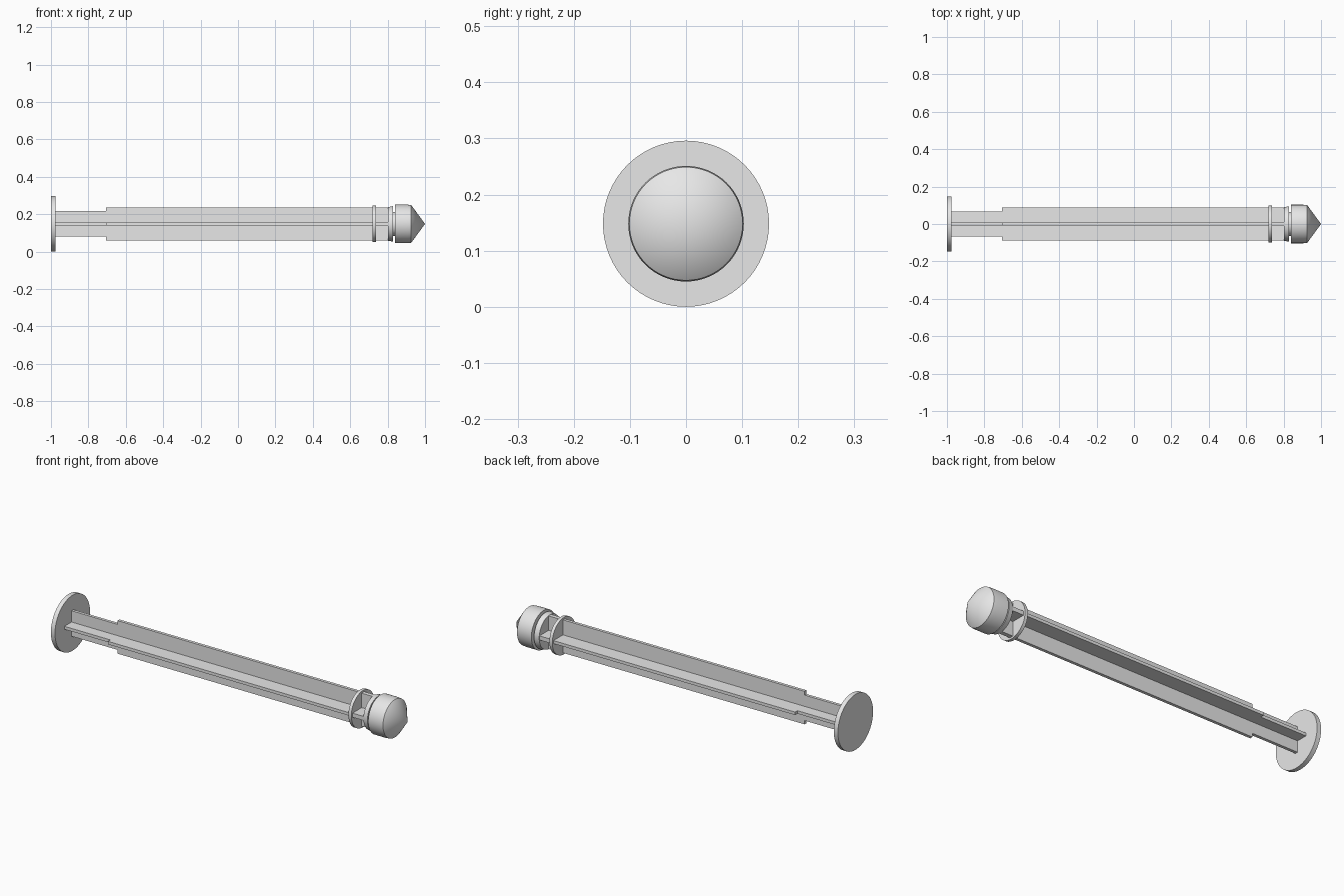
import bpy, bmesh, math
from mathutils import Matrix

if "Cube" in bpy.data.objects:
    bpy.data.objects.remove(bpy.data.objects["Cube"])

ZC = 0.148   # height of the plunger axis
SEG = 64

grey = bpy.data.materials.new("light_grey")
grey.diffuse_color = (0.8, 0.8, 0.8, 1)
grey.use_nodes = True
grey.node_tree.nodes["Principled BSDF"].inputs["Base Color"].default_value = grey.diffuse_color


def finish(name, bm, smooth=False):
    bmesh.ops.recalc_face_normals(bm, faces=bm.faces[:])
    me = bpy.data.meshes.new(name)
    bm.to_mesh(me)
    bm.free()
    me.materials.append(grey)
    ob = bpy.data.objects.new(name, me)
    ob.location.z = ZC
    bpy.context.collection.objects.link(ob)
    if smooth:
        bpy.ops.object.select_all(action='DESELECT')
        ob.select_set(True)
        bpy.context.view_layer.objects.active = ob
        bpy.ops.object.shade_smooth_by_angle(angle=math.radians(30))
    return ob


def lathe(name, profile):
    """Revolve (x, radius) points about the x axis; ends are closed."""
    bm = bmesh.new()
    rings = []
    for x, r in profile:
        if r == 0:
            rings.append([bm.verts.new((x, 0, 0))] * SEG)
        else:
            rings.append([bm.verts.new((x, r * math.cos(t), r * math.sin(t)))
                          for t in (2 * math.pi * i / SEG for i in range(SEG))])
    for a, b in zip(rings, rings[1:]):
        for i in range(SEG):
            j = (i + 1) % SEG
            bm.faces.new(dict.fromkeys((a[i], a[j], b[j], b[i])))
    for ring in (rings[0], rings[-1]):
        if ring[0] is not ring[1]:
            bm.faces.new(ring)
    return finish(name, bm, True)


def rib(name, half_outline, thick, angle):
    """Flat blade from an (x, half height) outline, turned about the x axis."""
    bm = bmesh.new()
    outline = half_outline + [(x, -h) for x, h in reversed(half_outline)]
    face = bm.faces.new([bm.verts.new((x, -thick / 2, h)) for x, h in outline])
    ext = bmesh.ops.extrude_face_region(bm, geom=[face])
    moved = [v for v in ext["geom"] if isinstance(v, bmesh.types.BMVert)]
    bmesh.ops.translate(bm, verts=moved, vec=(0, thick, 0))
    bm.transform(Matrix.Rotation(angle, 4, 'X'))
    return finish(name, bm)


# Crossed blades of the shaft, stepped narrower near the thumb disc
shaft = [(-0.98, 0.068), (-0.705, 0.068), (-0.705, 0.088), (0.725, 0.088)]
# Short crossed blades between the two collars
bridge = [(0.73, 0.088), (0.81, 0.088)]
for label, ang in (("upright", 0), ("level", math.pi / 2)):
    rib("shaft_rib_" + label, shaft, 0.016, ang)
    rib("bridge_rib_" + label, bridge, 0.022, ang)

# Round parts
lathe("thumb_disc", [(-1.0, 0.148), (-0.976, 0.148)])
lathe("rear_collar", [(0.72, 0.098), (0.737, 0.098)])
lathe("front_collar", [(0.803, 0.09), (0.83, 0.095)])
lathe("neck", [(0.825, 0.064), (0.845, 0.064)])
lathe("stopper_head", [(0.84, 0.103), (0.905, 0.103), (0.926, 0.101), (1.0, 0)])
